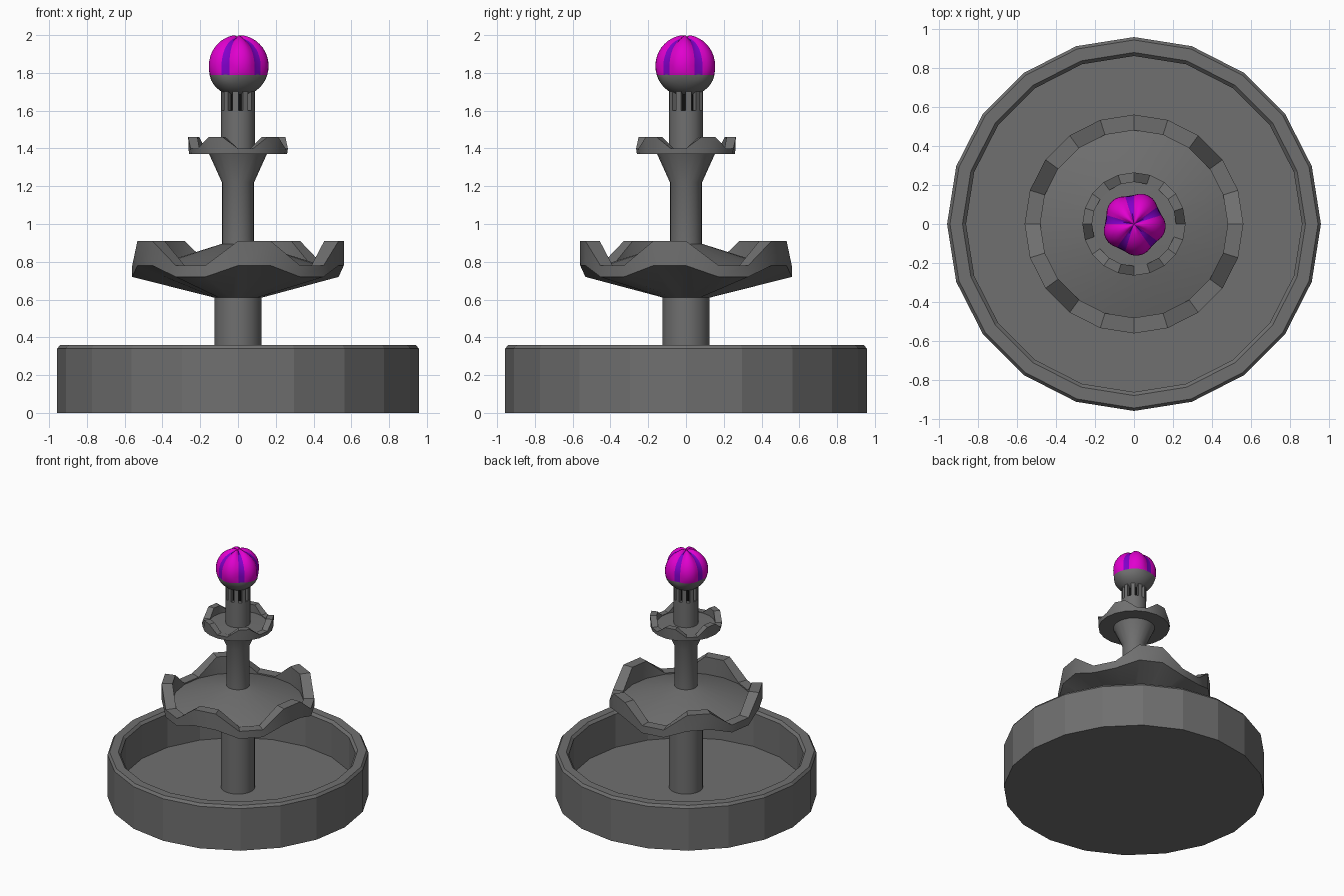
import bpy, bmesh
from math import radians, sin, cos, pi

if "Cube" in bpy.data.objects:
    bpy.data.objects.remove(bpy.data.objects["Cube"])

N = 20  # sides shared by all turned parts


def finish(name, bm, smooth=None, mats=()):
    bmesh.ops.recalc_face_normals(bm, faces=bm.faces)
    me = bpy.data.meshes.new(name)
    bm.to_mesh(me)
    bm.free()
    ob = bpy.data.objects.new(name, me)
    bpy.context.collection.objects.link(ob)
    for m in mats:
        me.materials.append(m)
    if smooth:
        bpy.ops.object.select_all(action='DESELECT')
        ob.select_set(True)
        bpy.context.view_layer.objects.active = ob
        bpy.ops.object.shade_smooth_by_angle(angle=radians(smooth))
    return ob


def lathe(name, profile, smooth=None, peaks=(), mats=()):
    """Turn (radius, z_low[, z_high]) points; z_high is used on the peak columns."""
    bm = bmesh.new()
    rings = []
    for p in profile:
        ring = []
        for k in range(N):
            a = 2 * pi * k / N
            z = p[-1] if k % 4 in peaks else p[1]
            ring.append(bm.verts.new((p[0] * cos(a), p[0] * sin(a), z)))
        rings.append(ring)
    for lo, hi in zip(rings, rings[1:]):
        for k in range(N):
            j = (k + 1) % N
            bm.faces.new((lo[k], lo[j], hi[j], hi[k]))
    bm.faces.new(rings[0])
    bm.faces.new(rings[-1])
    return finish(name, bm, smooth, mats)


def material(name, rgb):
    m = bpy.data.materials.new(name)
    m.diffuse_color = (*rgb, 1)
    m.use_nodes = True
    m.node_tree.nodes["Principled BSDF"].inputs["Base Color"].default_value = m.diffuse_color
    return m


pink = material("pink", (0.75, 0.0, 0.62))
purple = material("purple", (0.22, 0.0, 0.6))
black = material("black", (0.005, 0.005, 0.005))
stone = material("stone", (0.16, 0.16, 0.16))

# Ground basin
lathe("basin", [(.957, 0), (.957, .34), (.942, .36), (.878, .36), (.86, .34), (.86, .07)],
      mats=[stone])

# Columns
lathe("lower_column", [(.125, .06), (.125, .64)], 30, mats=[stone])
lathe("middle_column", [(.085, .86), (.085, 1.22), (.155, 1.375)], 30, mats=[stone])
lathe("upper_column", [(.09, 1.38), (.09, 1.6)], 30, mats=[stone])

# Scalloped bowls, five raised lips each
lathe("large_bowl", [(.125, .61), (.56, .72, .78), (.56, .78, .91), (.48, .78, .91),
                     (.48, .77), (.085, .895)], 20, peaks=(3, 0), mats=[stone])
lathe("small_bowl", [(.15, 1.37), (.26, 1.37), (.264, 1.40, 1.46), (.215, 1.40, 1.46),
                     (.215, 1.395), (.08, 1.40)], 20, peaks=(1, 2), mats=[stone])

# Ring of short posts around a dark core, carrying the ball
lathe("dark_core", [(.055, 1.59), (.055, 1.72)], 30, mats=[black])
bm = bmesh.new()
for i in range(10):
    quad = []
    for z in (1.6, 1.71):
        for r, d in ((.066, -10), (.09, -10), (.09, 10), (.066, 10)):
            a = radians(9 + 36 * i + d)
            quad.append(bm.verts.new((r * cos(a), r * sin(a), z)))
    bm.faces.new(quad[:4])
    bm.faces.new(quad[4:])
    for k in range(4):
        j = (k + 1) % 4
        bm.faces.new((quad[k], quad[j], quad[4 + j], quad[4 + k]))
finish("ball_posts", bm, mats=[stone])

# Ball: grey below, five pink lobes with purple grooves above
bm = bmesh.new()
SEG, RINGS, R, ZC = 40, 20, .163, 1.838
bmesh.ops.create_uvsphere(bm, u_segments=SEG, v_segments=RINGS, radius=1)
bm.verts.ensure_lookup_table()
from math import atan2
for f in bm.faces:
    c = f.calc_center_median()
    if c.z > -.24:
        d = (atan2(c.y, c.x) - radians(27) + radians(36)) % radians(72) - radians(36)
        f.material_index = 2 if abs(d) < radians(9) else 1
for v in bm.verts:
    az = atan2(v.co.y, v.co.x)
    flat = (v.co.x ** 2 + v.co.y ** 2) ** .5
    groove = ((1 + cos(5 * (az - radians(27)))) / 2) ** 1.5 if flat > .01 else .6
    fade = min(1, max(0, (v.co.z + .5) / .4))
    v.co *= R - .019 * groove * fade
    v.co.z += ZC
finish("ball", bm, 40, [stone, pink, purple])
